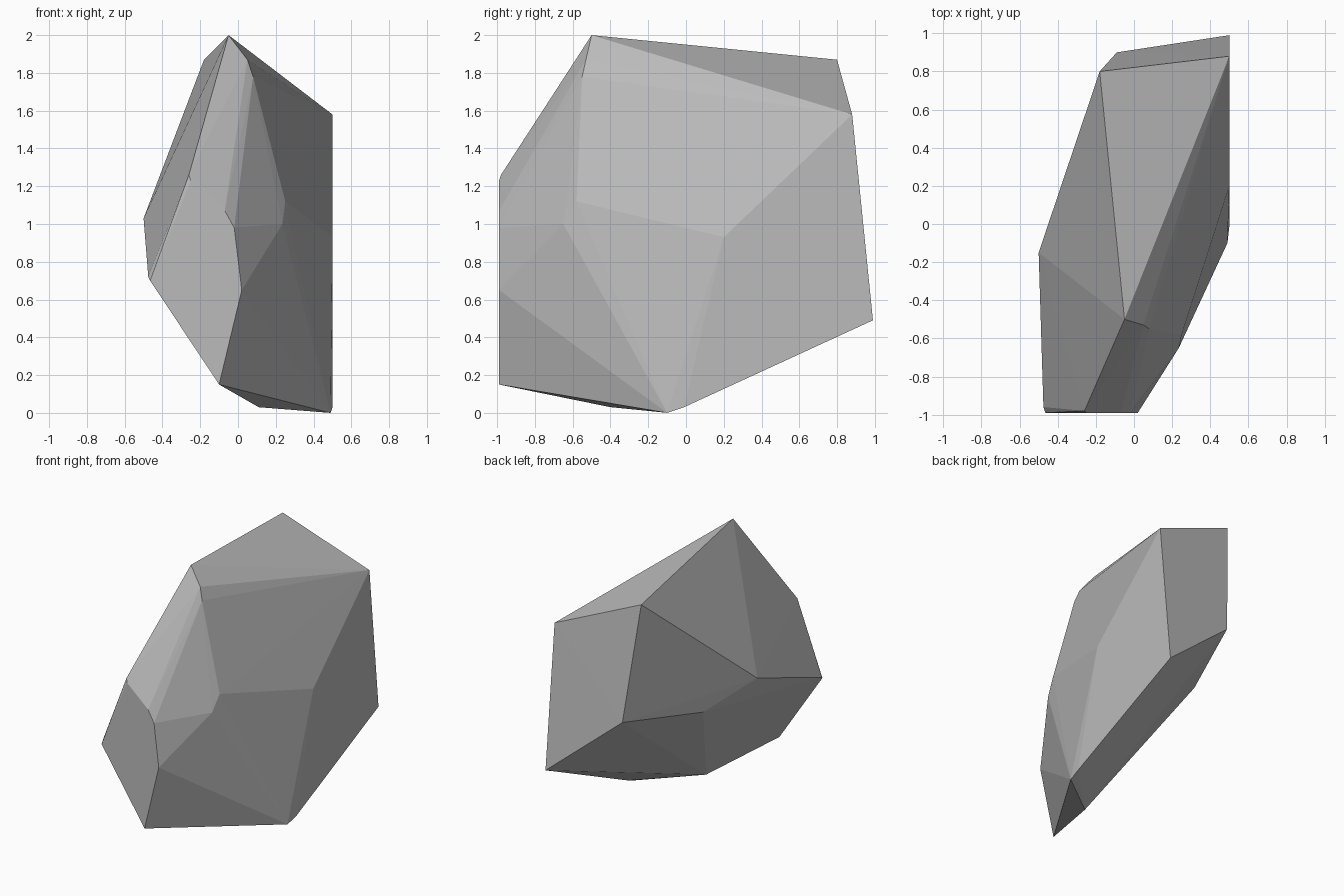
import bpy
import bmesh

# Corner points of the faceted boulder
CORNERS = [
    # crown
    (-0.05, -0.50, 2.00), (0.05, -0.53, 1.87), (0.08, -0.55, 1.78),
    (-0.18, 0.80, 1.87), (0.50, 0.88, 1.58),
    # back
    (0.50, 0.99, 0.49), (-0.09, 0.90, 0.98), (-0.33, 0.26, 0.88),
    # left side
    (-0.50, -0.15, 1.03), (-0.475, -0.96, 0.72), (-0.465, -0.99, 0.70),
    # flat front
    (-0.26, -0.98, 1.26), (-0.25, -0.99, 1.23), (-0.07, -0.99, 1.07),
    (-0.02, -0.99, 0.98), (0.02, -0.99, 0.65), (-0.10, -0.99, 0.15),
    # right shoulder
    (0.25, -0.58, 1.12), (0.235, -0.65, 1.00), (0.50, 0.20, 0.93),
    # underside
    (0.49, -0.10, 0.00), (0.50, -0.01, 0.03), (0.11, -0.40, 0.03),
]

stone = bpy.data.materials.new("grey stone")
stone.diffuse_color = (0.5, 0.5, 0.5, 1)

# Wrap the corners in a flat-faced shell
bm = bmesh.new()
for corner in CORNERS:
    bm.verts.new(corner)
hull = bmesh.ops.convex_hull(bm, input=bm.verts[:])
loose = [v for v in bm.verts if not v.link_faces]
bmesh.ops.delete(bm, geom=loose, context='VERTS')
bmesh.ops.recalc_face_normals(bm, faces=bm.faces[:])

mesh = bpy.data.meshes.new("boulder")
bm.to_mesh(mesh)
bm.free()
mesh.materials.append(stone)
boulder = bpy.data.objects.new("boulder", mesh)
bpy.context.collection.objects.link(boulder)
